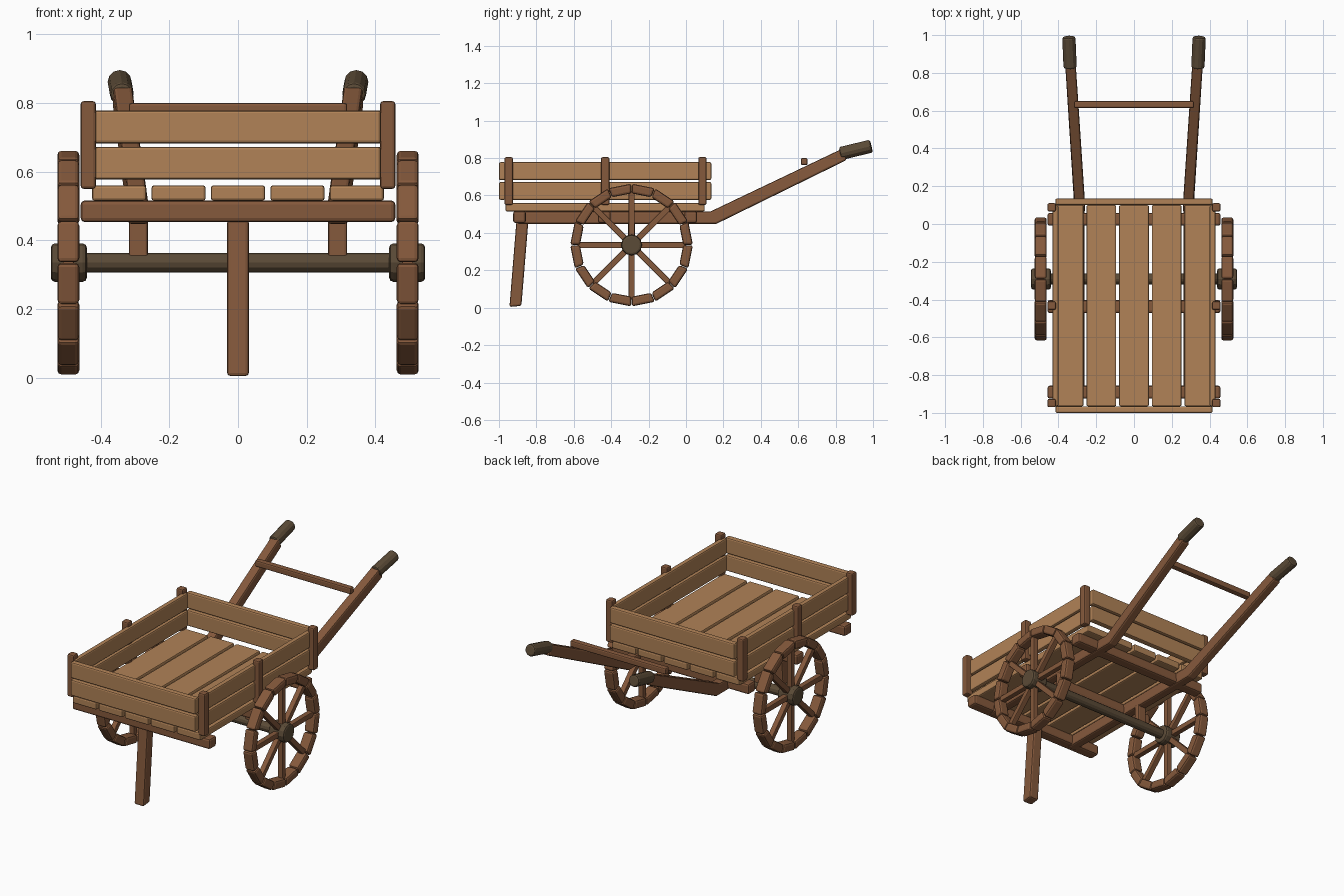
import bpy, bmesh
from math import sin, cos, pi, radians
from mathutils import Vector

if "Cube" in bpy.data.objects:
    bpy.data.objects.remove(bpy.data.objects["Cube"])


def material(name, rgb):
    m = bpy.data.materials.new(name)
    m.use_nodes = True
    m.diffuse_color = (*rgb, 1)
    m.node_tree.nodes["Principled BSDF"].inputs["Base Color"].default_value = (*rgb, 1)
    return m


PLANK = material("light plank wood", (0.44, 0.225, 0.095))
FRAME = material("brown frame wood", (0.235, 0.1, 0.045))
DARK = material("dark fittings", (0.105, 0.07, 0.038))


def finish(name, bm, mat, bevel):
    bmesh.ops.recalc_face_normals(bm, faces=bm.faces)
    mesh = bpy.data.meshes.new(name)
    bm.to_mesh(mesh)
    bm.free()
    mesh.materials.append(mat)
    ob = bpy.data.objects.new(name, mesh)
    bpy.context.collection.objects.link(ob)
    if bevel:
        mod = ob.modifiers.new("soft_edges", "BEVEL")
        mod.width = bevel
        mod.segments = 2
        mod.limit_method = "ANGLE"
        mod.angle_limit = radians(40)
    return ob


def prisms(name, polys, x0, x1, mat, bevel=0.008, shift=lambda y: 0):
    """Extrude side-on (y, z) outlines from x0 to x1."""
    bm = bmesh.new()
    for poly in polys:
        face = bm.faces.new([bm.verts.new((x0 + shift(y), y, z)) for y, z in poly])
        out = bmesh.ops.extrude_face_region(bm, geom=[face])
        for v in out["geom"]:
            if isinstance(v, bmesh.types.BMVert):
                v.co.x += x1 - x0
    return finish(name, bm, mat, bevel)


def box(name, x, y, z, mat, bevel=0.008):
    outline = [(y[0], z[0]), (y[1], z[0]), (y[1], z[1]), (y[0], z[1])]
    return prisms(name, [outline], x[0], x[1], mat, bevel)


def rod(name, a, b, r, mat, sides=12, bevel=0.006):
    a, b = Vector(a), Vector(b)
    bm = bmesh.new()
    bmesh.ops.create_cone(bm, cap_ends=True, segments=sides, radius1=r, radius2=r,
                          depth=(b - a).length)
    bm.transform((b - a).to_track_quat("Z", "Y").to_matrix().to_4x4())
    bmesh.ops.translate(bm, verts=bm.verts, vec=(a + b) / 2)
    return finish(name, bm, mat, bevel)


def span(c, half):
    return (c - half, c + half)


# Cart bed: floor planks on three cross beams
for i in range(5):
    box(f"floor_plank_{i + 1}", span((i - 2) * 0.173, 0.079), (-0.965, 0.1), (0.515, 0.56), PLANK)
for i, y in enumerate((-0.89, -0.437, 0.025)):
    box(f"cross_beam_{i + 1}", (-0.458, 0.458), span(y, 0.034), (0.453, 0.516), FRAME, 0.012)

# Walls: two boards on every side
for level, z in (("lower", (0.577, 0.672)), ("upper", (0.682, 0.778))):
    box(f"front_{level}_board", (-0.416, 0.416), (-1.0, -0.965), z, PLANK)
    box(f"back_{level}_board", (-0.416, 0.416), (0.1, 0.135), z, PLANK)
    for side, s in (("left", 1), ("right", -1)):
        box(f"{side}_{level}_board", span(s * 0.416, 0.015), (-0.965, 0.1), z, PLANK)

# Central prop leg, leaning forward at the foot
prisms("prop_leg", [[(-0.944, 0.004), (-0.88, 0.01), (-0.843, 0.46), (-0.907, 0.46)]],
       -0.032, 0.032, FRAME, 0.01)

# Axle
HUB_Y, HUB_Z = -0.291, 0.335
rod("axle", (-0.5, HUB_Y, HUB_Z), (0.5, HUB_Y, HUB_Z), 0.028, DARK)


def polar(r, a):
    return (HUB_Y + r * cos(a), HUB_Z + r * sin(a))


def spoke(a, r0, r1, w):
    dy, dz = -sin(a) * w, cos(a) * w
    (y0, z0), (y1, z1) = polar(r0, a), polar(r1, a)
    return [(y0 - dy, z0 - dz), (y1 - dy, z1 - dz), (y1 + dy, z1 + dz), (y0 + dy, z0 + dz)]


def felloe(i, n=16, gap=0.004):
    a, b = 2 * pi * i / n + gap, 2 * pi * (i + 1) / n - gap
    return [polar(0.276, a), polar(0.328, a), polar(0.328, b), polar(0.276, b)]


RAIL = [(-0.9, 0.447), (0.16, 0.447), (0.86, 0.79), (0.835, 0.85), (0.13, 0.514), (-0.9, 0.514)]

for side, s in (("left", 1), ("right", -1)):
    # Corner and middle posts
    for place, y in (("front", -0.948), ("middle", -0.432), ("back", 0.088)):
        box(f"{side}_{place}_post", span(s * 0.436, 0.022), span(y, 0.022), (0.55, 0.805), FRAME)

    # Wheel: segmented rim, spokes and hub
    prisms(f"{side}_wheel_rim", [felloe(i) for i in range(16)], s * 0.494 - 0.032,
           s * 0.494 + 0.032, FRAME, 0.012)
    prisms(f"{side}_wheel_spokes", [spoke(i * pi / 4, 0.03, 0.29, 0.016) for i in range(8)],
           s * 0.494 - 0.016, s * 0.494 + 0.016, FRAME, 0.004)
    rod(f"{side}_wheel_hub", (s * 0.44, HUB_Y, HUB_Z), (s * 0.545, HUB_Y, HUB_Z), 0.056, DARK,
        bevel=0.012)

    # Long rail that bends up and flares out into a handle
    prisms(f"{side}_handle_rail", [RAIL], s * 0.29 - 0.028, s * 0.29 + 0.028, FRAME, 0.01,
           lambda y: s * 0.046 * max(0, (y - 0.14) / 0.7))
    rod(f"{side}_grip", (s * 0.338, 0.825, 0.824), (s * 0.345, 0.991, 0.864), 0.035, DARK,
        bevel=0.01)
    box(f"{side}_axle_bracket", span(s * 0.29, 0.028), span(HUB_Y, 0.018), (0.337, 0.46), FRAME)

# Bar between the handles
box("handle_crossbar", (-0.318, 0.318), span(0.632, 0.018), (0.762, 0.8), FRAME)
